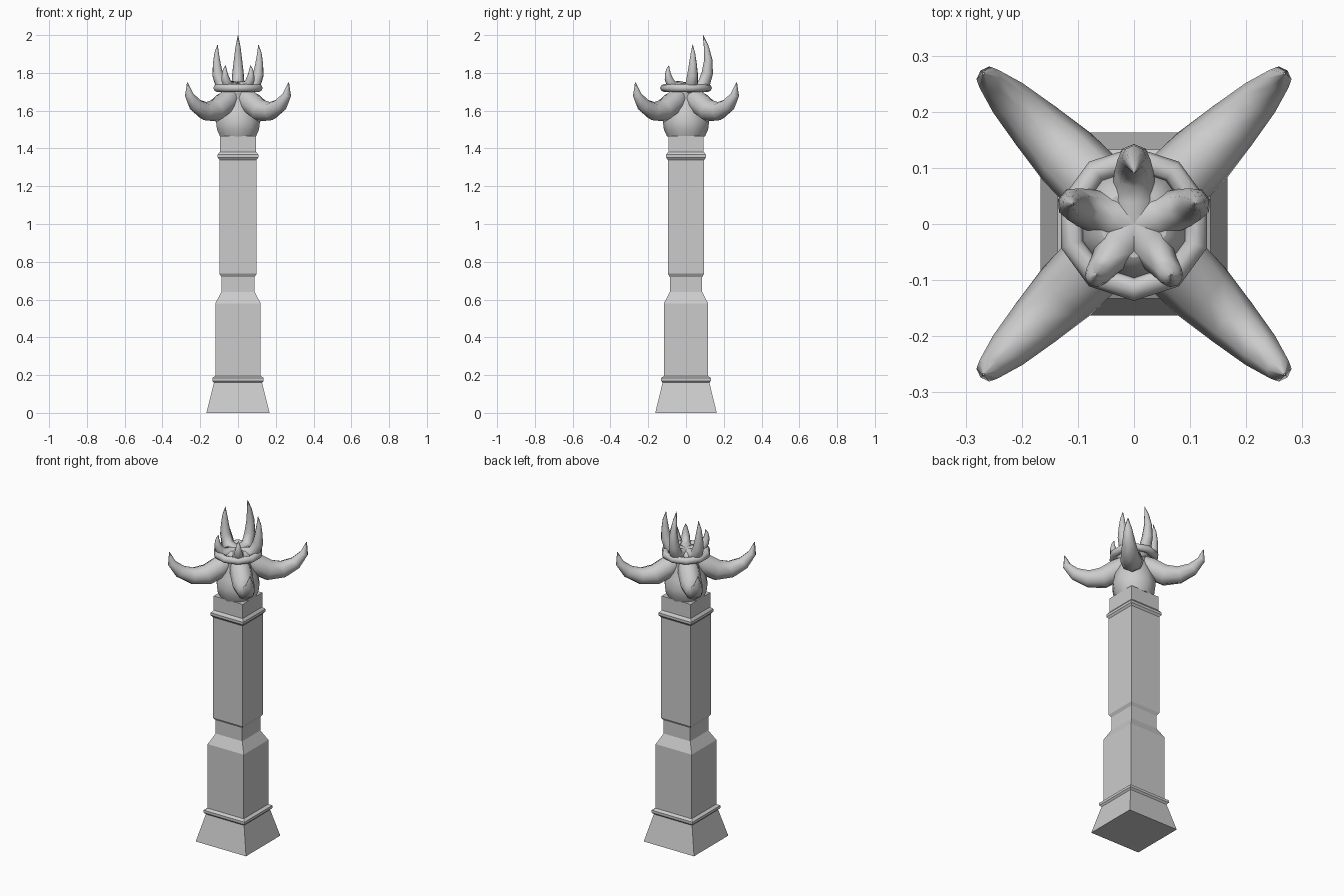
import bpy, bmesh, math
from mathutils import Vector

cube = bpy.data.objects.get("Cube")
if cube:
    bpy.data.objects.remove(cube, do_unlink=True)

stone = bpy.data.materials.new("grey_stone")
stone.use_nodes = True
GREY = (0.6, 0.6, 0.6, 1)
stone.diffuse_color = GREY
stone.node_tree.nodes["Principled BSDF"].inputs["Base Color"].default_value = GREY


def build(name, rings, smooth):
    """Skin a list of vertex rings into a closed, capped object."""
    bm = bmesh.new()
    loops = [[bm.verts.new(p) for p in ring] for ring in rings]
    n = len(loops[0])
    for a, b in zip(loops, loops[1:]):
        for i in range(n):
            j = (i + 1) % n
            bm.faces.new((a[i], a[j], b[j], b[i]))
    bm.faces.new(loops[0][::-1])
    bm.faces.new(loops[-1])
    bmesh.ops.recalc_face_normals(bm, faces=bm.faces)
    for f in bm.faces:
        f.smooth = smooth and len(f.verts) == 4
    mesh = bpy.data.meshes.new(name)
    bm.to_mesh(mesh)
    bm.free()
    mesh.materials.append(stone)
    ob = bpy.data.objects.new(name, mesh)
    bpy.context.collection.objects.link(ob)
    return ob


def lathe(name, profile, sides, start, smooth, y_scale=1.0):
    rings = []
    for r, z in profile:
        angles = [start + math.tau * i / sides for i in range(sides)]
        rings.append([(r * math.cos(a), r * math.sin(a) * y_scale, z) for a in angles])
    return build(name, rings, smooth)


def horn(name, angle, path, sides=8):
    """Tapered tube; path holds (distance from axis, height, radius)."""
    out = Vector((math.cos(angle), math.sin(angle), 0))
    side = Vector((-out.y, out.x, 0))
    up = Vector((0, 0, 1))
    pts = [out * r + up * z for r, z, _ in path]
    rings = []
    for i, (p, (_, _, radius)) in enumerate(zip(pts, path)):
        along = (pts[min(i + 1, len(pts) - 1)] - pts[max(i - 1, 0)]).normalized()
        normal = along.cross(side)
        turns = [math.tau * k / sides for k in range(sides)]
        rings.append([p + (side * math.cos(t) + normal * math.sin(t)) * radius for t in turns])
    return build(name, rings, True)


# Square pillar: half widths and heights, with plinth, mouldings and neck
pillar = [(0.167, 0), (0.127, 0.16), (0.136, 0.17), (0.136, 0.185), (0.12, 0.195),
          (0.12, 0.58), (0.088, 0.64), (0.088, 0.72), (0.099, 0.737), (0.099, 1.34),
          (0.108, 1.352), (0.108, 1.367), (0.096, 1.382), (0.096, 1.467)]
lathe("pillar", [(w * math.sqrt(2), z) for w, z in pillar], 4, math.pi / 4, False, 0.975)

# Rounded bulb seated on the pillar, narrowing below the ring
lathe("bulb", [(0.1, 1.463), (0.117, 1.5), (0.122, 1.54), (0.112, 1.59),
               (0.088, 1.65), (0.078, 1.69), (0.1, 1.72), (0.06, 1.745)],
      10, math.pi / 2, True)

# Collar ring
bpy.ops.mesh.primitive_torus_add(major_segments=10, minor_segments=8, major_radius=0.116,
                                 minor_radius=0.021, location=(0, 0, 1.72),
                                 rotation=(0, 0, math.pi / 2))
ring = bpy.context.object
ring.name = "collar_ring"
ring.data.materials.append(stone)
bpy.ops.object.shade_smooth()

# Four large horns sweeping out along the diagonals
big = [(0.02, 1.69, 0.045), (0.065, 1.645, 0.062), (0.12, 1.6, 0.06), (0.175, 1.598, 0.049),
       (0.225, 1.63, 0.037), (0.259, 1.685, 0.023), (0.268, 1.75, 0.002)]
big = [(r * math.sqrt(2), z, w) for r, z, w in big]
for i, label in enumerate(("back_left", "back_right", "front_right", "front_left")):
    horn("horn_" + label, math.pi / 4 + i * math.pi / 2, big)

# Five crown spikes curling up from the middle, tallest at the back
spikes = [("back", 0.25, 1.0, 0.09), ("right", 0.2, 1.0, 0.114), ("front_right", 0.09, 0.75, 0.112),
          ("front_left", 0.09, 0.75, 0.112), ("left", 0.2, 1.0, 0.114)]
for i, (label, h, thick, tip) in enumerate(spikes):
    path = [(0, 1.705, 0.045), (0.05, 1.718, 0.04), (0.093, 1.735, 0.035 * thick),
            (0.113, 1.75 + h * 0.2, 0.03 * thick), (0.118, 1.75 + h * 0.48, 0.022 * thick),
            ((0.118 + tip) / 2 + 0.003, 1.75 + h * 0.76, 0.013 * thick), (tip, 1.75 + h, 0.001)]
    horn("crown_spike_" + label, math.pi / 2 + i * math.tau / 5, path)
